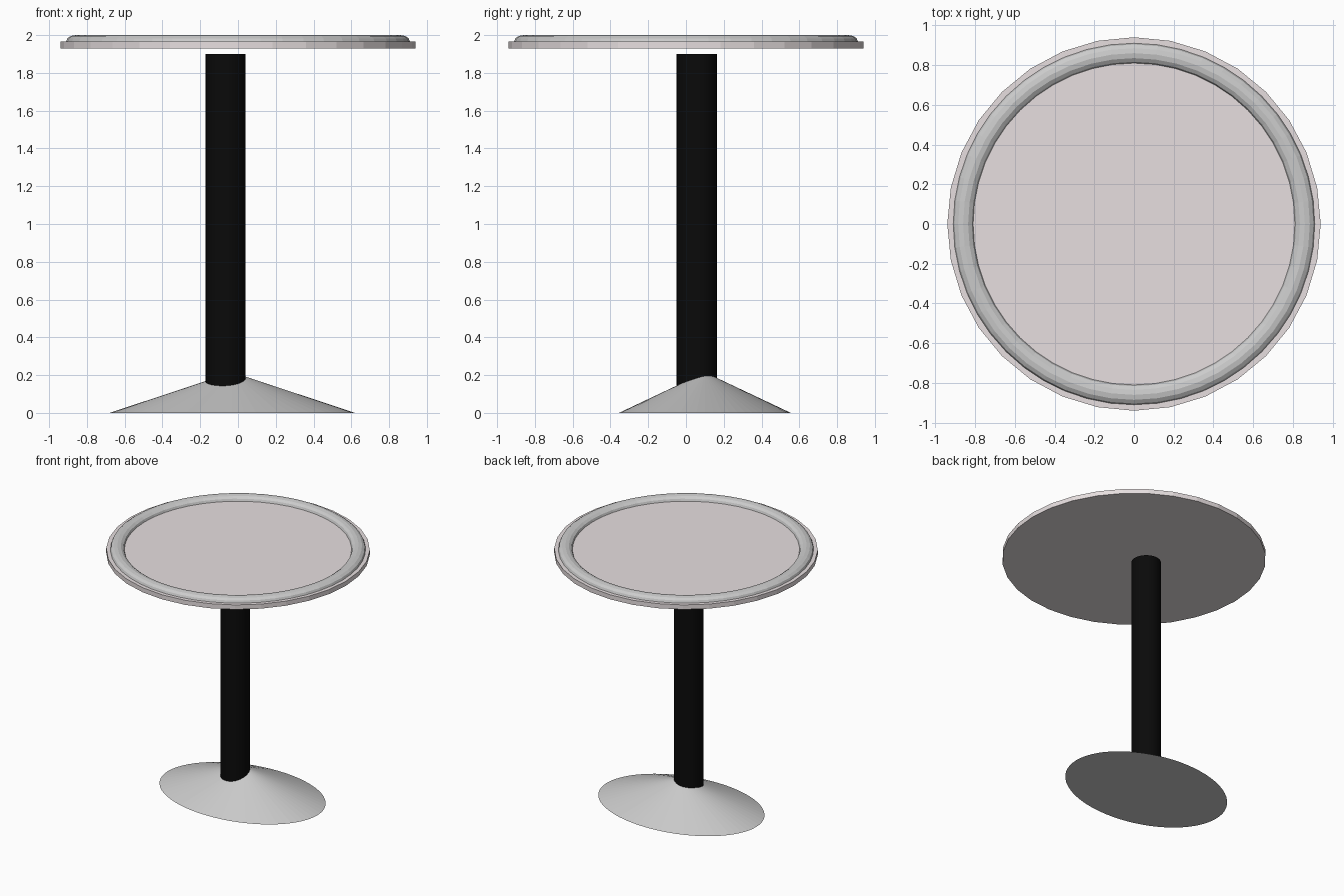
import bpy

if "Cube" in bpy.data.objects:
    bpy.data.objects.remove(bpy.data.objects["Cube"])


def colour(obj, name, rgb):
    mat = bpy.data.materials.new(name)
    mat.diffuse_color = (*rgb, 1)
    mat.use_nodes = True
    mat.node_tree.nodes["Principled BSDF"].inputs["Base Color"].default_value = mat.diffuse_color
    obj.data.materials.append(mat)


def finish(name, scale=(1, 1, 1)):
    obj = bpy.context.object
    obj.name = name
    obj.scale = scale
    bpy.ops.object.transform_apply(location=False, rotation=False, scale=True)
    return obj


# Low oval cone foot, slightly off centre
bpy.ops.mesh.primitive_cone_add(vertices=64, radius1=1, radius2=0, depth=0.215,
                                location=(-0.03, 0.10, 0.1075))
base = finish("base", (0.65, 0.455, 1))

# Black column, stopping just short of the top
bpy.ops.mesh.primitive_cylinder_add(vertices=32, radius=0.106, depth=1.87,
                                    location=(-0.065, 0.057, 0.965))
column = finish("column")
bpy.ops.object.shade_smooth_by_angle()
colour(column, "black", (0.003, 0.003, 0.003))

# Faceted round table top
bpy.ops.mesh.primitive_cylinder_add(vertices=32, radius=0.94, depth=0.036,
                                    location=(0, 0, 1.948))
top = finish("table_top")
colour(top, "pale_stone", (0.8, 0.74, 0.745))

# Flattened ring set into the upper face
bpy.ops.mesh.primitive_torus_add(major_segments=48, minor_segments=12,
                                 major_radius=0.86, minor_radius=0.05,
                                 location=(0, 0, 1.966))
rim = finish("rim_ring", (1, 1, 0.68))
